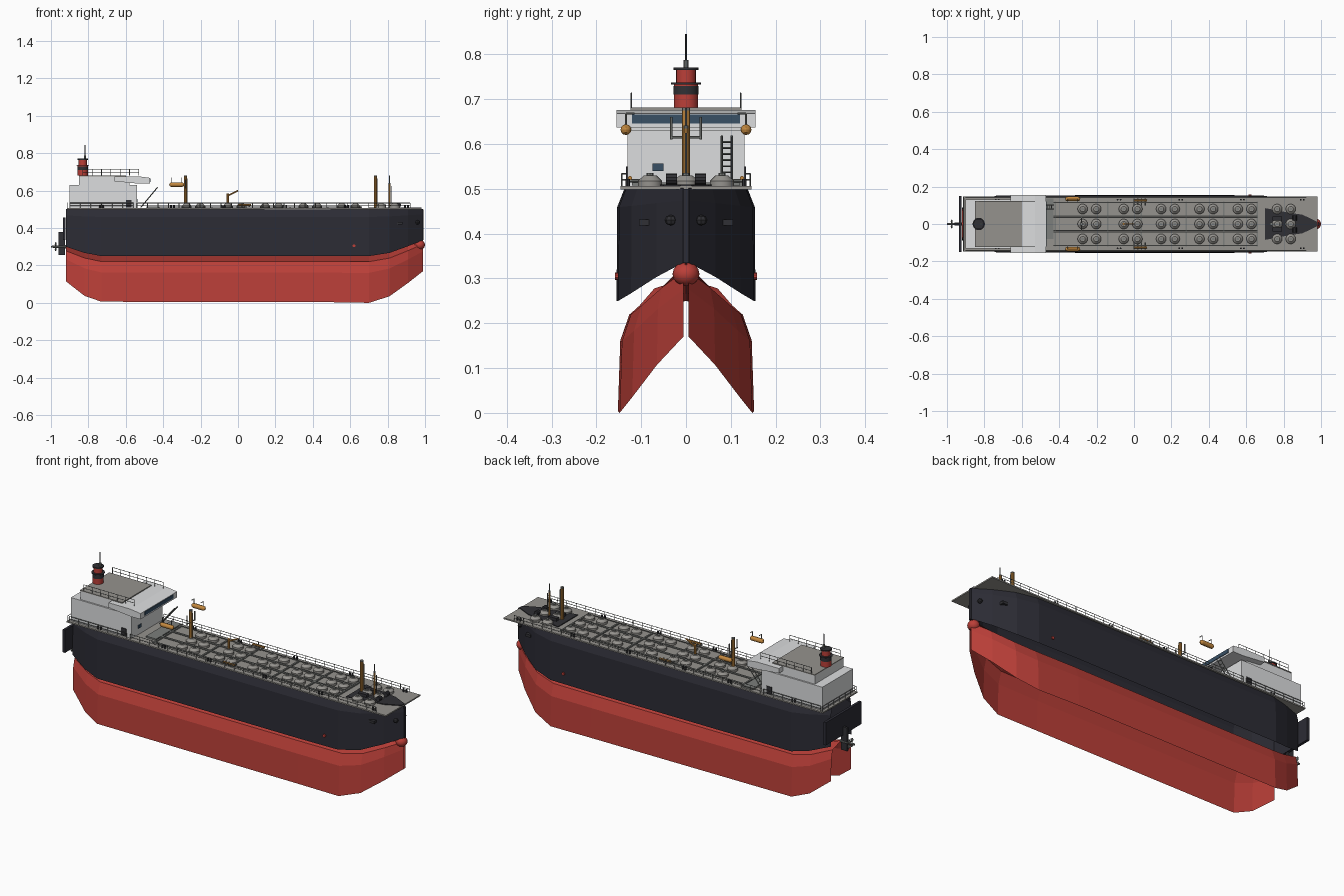
import bpy, bmesh
from math import sin, cos, pi
from mathutils import Vector, Matrix

cube = bpy.data.objects.get("Cube")
if cube:
    bpy.data.objects.remove(cube, do_unlink=True)


def material(name, *rgb):
    m = bpy.data.materials.new(name)
    m.use_nodes = True
    color = (*rgb, 1)
    m.diffuse_color = color
    m.node_tree.nodes["Principled BSDF"].inputs["Base Color"].default_value = color
    return m


RED = material("hull red", .5, .05, .04)
NAVY = material("topside navy", .025, .025, .035)
DECK = material("deck grey", .3, .29, .27)
WHITE = material("house white", .72, .73, .74)
GOLD = material("gold yellow", .55, .25, .05)
STEEL = material("steel grey", .2, .21, .2)
DARK = material("dark iron", .03, .03, .035)
GLASS = material("window blue", .04, .08, .13)


class Part:
    """Collects primitives into one object."""

    def __init__(self, name, mat):
        self.name, self.mat, self.bm = name, mat, bmesh.new()

    def box(self, x0, x1, y0, y1, z0, z1):
        mat = Matrix.Translation(((x0 + x1) / 2, (y0 + y1) / 2, (z0 + z1) / 2))
        mat = mat @ Matrix.Diagonal((x1 - x0, y1 - y0, z1 - z0, 1))
        bmesh.ops.create_cube(self.bm, size=1, matrix=mat)
        return self

    def rod(self, p, q, r, n=6, r2=None):
        p, q = Vector(p), Vector(q)
        d = q - p
        mat = Matrix.Translation((p + q) / 2) @ d.to_track_quat('Z', 'Y').to_matrix().to_4x4()
        bmesh.ops.create_cone(self.bm, cap_ends=True, segments=n, radius1=r,
                              radius2=r if r2 is None else r2, depth=d.length, matrix=mat)
        return self

    def post(self, x, y, z0, z1, r, n=6, r2=None):
        return self.rod((x, y, z0), (x, y, z1), r, n, r2)

    def ball(self, c, sx, sy, sz, n=16):
        mat = Matrix.Translation(c) @ Matrix.Diagonal((sx, sy, sz, 1))
        bmesh.ops.create_uvsphere(self.bm, u_segments=n, v_segments=n // 2, radius=1, matrix=mat)
        return self

    def prism(self, points, direction):
        f = self.bm.faces.new([self.bm.verts.new(p) for p in points])
        out = bmesh.ops.extrude_face_region(self.bm, geom=[f])
        moved = [v for v in out["geom"] if isinstance(v, bmesh.types.BMVert)]
        bmesh.ops.translate(self.bm, verts=moved, vec=direction)
        bmesh.ops.recalc_face_normals(self.bm, faces=self.bm.faces)
        return self

    def loft(self, rows):
        grid = [[self.bm.verts.new(p) for p in row] for row in rows]
        for a, b in zip(grid, grid[1:]):
            for i in range(len(a) - 1):
                self.bm.faces.new((a[i], b[i], b[i + 1], a[i + 1]))
        return self

    def done(self, smooth=False):
        me = bpy.data.meshes.new(self.name)
        self.bm.to_mesh(me)
        self.bm.free()
        me.materials.append(self.mat)
        ob = bpy.data.objects.new(self.name, me)
        bpy.context.collection.objects.link(ob)
        if smooth:
            bpy.ops.object.select_all(action='DESELECT')
            ob.select_set(True)
            bpy.context.view_layer.objects.active = ob
            bpy.ops.object.shade_smooth_by_angle()
        return ob


# Hull stations: x, half beam, lower edge, waterline
STATIONS = [(-.92, .085, .115, .3), (-.82, .125, .037, .267), (-.73, .15, .006, .25),
            (.46, .152, .004, .25), (.7, .148, 0, .25), (.81, .12, .035, .267),
            (.91, .065, .107, .303), (.99, .006, .17, .335)]
lower = Part("lower_hull", RED)
upper = Part("upper_hull", NAVY)
for s in (-1, 1):
    lower.loft([[(x, s * w * f, lo + (wl - lo) * t) for f, t in
                 ((1, 0), (.965, .64), (.83, .88), (0, 1))] for x, w, lo, wl in STATIONS])
    upper.loft([[(x, s * w * f, wl + (.502 - wl) * t) for f, t in
                 ((1.02, 0), (1.01, .83), (.9, 1))] for x, w, lo, wl in STATIONS])
upper.box(.985, .993, -.007, .007, .335, .5)
lower.done()
upper.done()

Part("bow_bulb", RED).ball((.97, 0, .31), .03, .03, .027).done(True)
Part("transom_plate", NAVY).box(-.935, -.921, -.15, .15, .335, .457).done()
Part("rudder", DARK).box(-.96, -.925, -.006, .006, .255, .38).done()

# Propeller with four blades
prop = Part("propeller", STEEL).rod((-.92, 0, .3), (-1, 0, .3), .009, 10, .005)
for i in range(4):
    a = i * pi / 2 + pi / 4
    prop.ball((-.975, .018 * cos(a), .3 + .018 * sin(a)), .005, .012, .012, 8)
prop.done()

# Anchors and thruster marks
anchors = Part("anchors", DARK)
marks = Part("thruster_marks", RED)
for s in (-1, 1):
    anchors.box(.85, .88, s * .093 - .012, s * .093 + .012, .418, .432)
    anchors.ball((.96, s * .034, .43), .012, .014, .012, 8)
    marks.rod((.62, s * .145, .305), (.62, s * .158, .305), .008, 10)
anchors.done()
marks.done()

# Decks
Part("main_deck", DECK).box(-.915, .98, -.146, .146, .499, .506).done()
outline = [(.7, .085), (.83, .06), (.9, .05), (.98, .012)]
Part("bow_plate", DARK).prism([(x, y, .506) for x, y in outline] +
                              [(x, -y, .506) for x, y in reversed(outline)], (0, 0, .004)).done()

# Deckhouse and bridge
Part("deckhouse", WHITE).box(-.9, -.54, -.13, .13, .505, .63).done()
Part("upper_house", WHITE).box(-.85, -.58, -.122, .122, .63, .676).done()
Part("house_roof", DECK).box(-.85, -.6, -.124, .124, .676, .681).done()
wing = [(-.66, .676), (-.53, .676), (-.47, .668), (-.47, .637), (-.53, .637), (-.66, .65)]
Part("bridge_wing", WHITE).prism([(x, -.155, z) for x, z in wing], (0, .31, 0)).done()
glass = Part("windows", GLASS).box(-.471, -.467, -.12, .12, .646, .666)
glass.box(-.541, -.536, -.075, -.05, .54, .556).done()
Part("house_doors", DARK).box(-.6, -.57, -.134, -.13, .51, .55).box(-.6, -.57, .13, .134, .51, .55).done()

# Funnel
fx = -.83
Part("funnel", RED).post(fx, 0, .68, .735, .027, 20).post(fx, 0, .735, .766, .022, 20).done(True)
cap = Part("funnel_bands", DARK).post(fx, 0, .71, .73, .028, 20).post(fx, 0, .733, .737, .033, 20)
cap.post(fx, 0, .765, .771, .028, 20).post(fx + .012, 0, .77, .845, .002).done(True)
Part("funnel_pipe", STEEL).post(fx + .012, 0, .77, .788, .006, 10).done(True)

# Tank domes in pairs of rows
domes = Part("tank_domes", DECK)
rims = Part("dome_hatches", STEEL)
for x0 in (-.275, -.055, .145, .35, .555, .765):
    for x in (x0, x0 + .073):
        for y in (-.08, 0, .08):
            domes.post(x, y, .506, .518, .027, 16)
            domes.post(x, y, .518, .53, .027, 16, .014)
            rims.post(x, y, .529, .535, .008, 8)
domes.done(True)
rims.done()

# Deck pipes, cross frames and small fittings
pipes = Part("deck_pipes", STEEL)
for y in (-.115, -.042, -.034, .034, .042, .115):
    pipes.rod((-.43, y, .513), (.66, y, .513), .003)
for x in (-.42, -.14, .04, .28, .48, .66):
    pipes.box(x - .004, x + .004, -.12, .12, .507, .514)
pipes.box(-.49, -.43, -.08, .135, .506, .514)
for s in (-1, 1):
    for i in range(4):
        pipes.rod((i * .02, s * .1, .518), (i * .02, s * .135, .518), .004)
pipes.done()
bollards = Part("bollards", DARK)
for x in (-.73, -.35, -.08, .25, .58, .9):
    for s in (-1, 1):
        for d in (-.008, .008):
            bollards.post(x + d, s * .13, .505, .522, .005, 8)
for s in (-1, 1):
    bollards.rod((.86, s * .02, .522), (.86, s * .045, .522), .012, 10)
    bollards.box(.74, .79, s * .03 - .01, s * .03 + .01, .51, .525)
bollards.done()

# Railings
rails = Part("railings", STEEL)


def fence(p, q, z, heights, n):
    p, q = Vector((*p, z)), Vector((*q, z))
    for h in heights:
        rails.rod(p + Vector((0, 0, h)), q + Vector((0, 0, h)), .0016, 4)
    for i in range(n + 1):
        c = p.lerp(q, i / n)
        rails.rod(c, c + Vector((0, 0, heights[-1])), .0016, 4)


for s in (-1, 1):
    fence((-.54, s * .143), (.92, s * .143), .506, (.014, .028), 26)
    fence((-.9, s * .143), (-.56, s * .143), .506, (.014, .028), 6)
    fence((-.83, s * .122), (-.53, s * .122), .68, (.016, .034), 6)
fence((-.91, -.143), (-.91, .143), .506, (.014, .028), 6)
rails.done()

# Inclined ladder
ladder = Part("ladder", STEEL)
low, high = Vector((-.52, 0, .51)), Vector((-.43, 0, .618))
for y in (.08, .102):
    ladder.rod(low + Vector((0, y, 0)), high + Vector((0, y, 0)), .003, 4)
for i in range(1, 8):
    c = low.lerp(high, i / 8)
    ladder.rod(c + Vector((0, .08, 0)), c + Vector((0, .102, 0)), .002, 4)
ladder.done()

# Masts, crane and manifolds
masts = Part("masts", GOLD)
gear = Part("mast_gear", STEEL)
for x, top, r in ((-.28, .675, .009), (.735, .675, .009), (.81, .635, .006)):
    masts.post(x, 0, .506, top, r, 10)
    gear.post(x, 0, top, top + .006, r, 10)
    gear.post(x + .012, 0, .506, top - .01, .002)
gear.rod((-.28, -.035, .615), (-.28, .035, .615), .003)
for s in (-1, 1):
    gear.post(-.28, s * .033, .61, .66, .003)
gear.post(.81, 0, .635, .68, .002)
gear.done()
masts.post(-.055, 0, .506, .585, .007, 10).rod((-.06, 0, .57), (0, 0, .6), .004)
for s in (-1, 1):
    masts.rod((0, s * .125, .524), (.07, s * .125, .524), .005, 8)
masts.done(True)

# Lifeboats with davits
boats = Part("lifeboats", GOLD)
davits = Part("davits", STEEL)
for s in (-1, 1):
    boats.rod((-.355, s * .134, .632), (-.3, s * .134, .632), .012, 12)
    for x in (-.355, -.3):
        boats.ball((x, s * .134, .632), .013, .012, .012, 12)
        davits.post(x, s * .134, .64, .668, .002)
        davits.rod((x, s * .134, .668), (x, s * .115, .668), .002)
boats.done(True)
davits.done()
